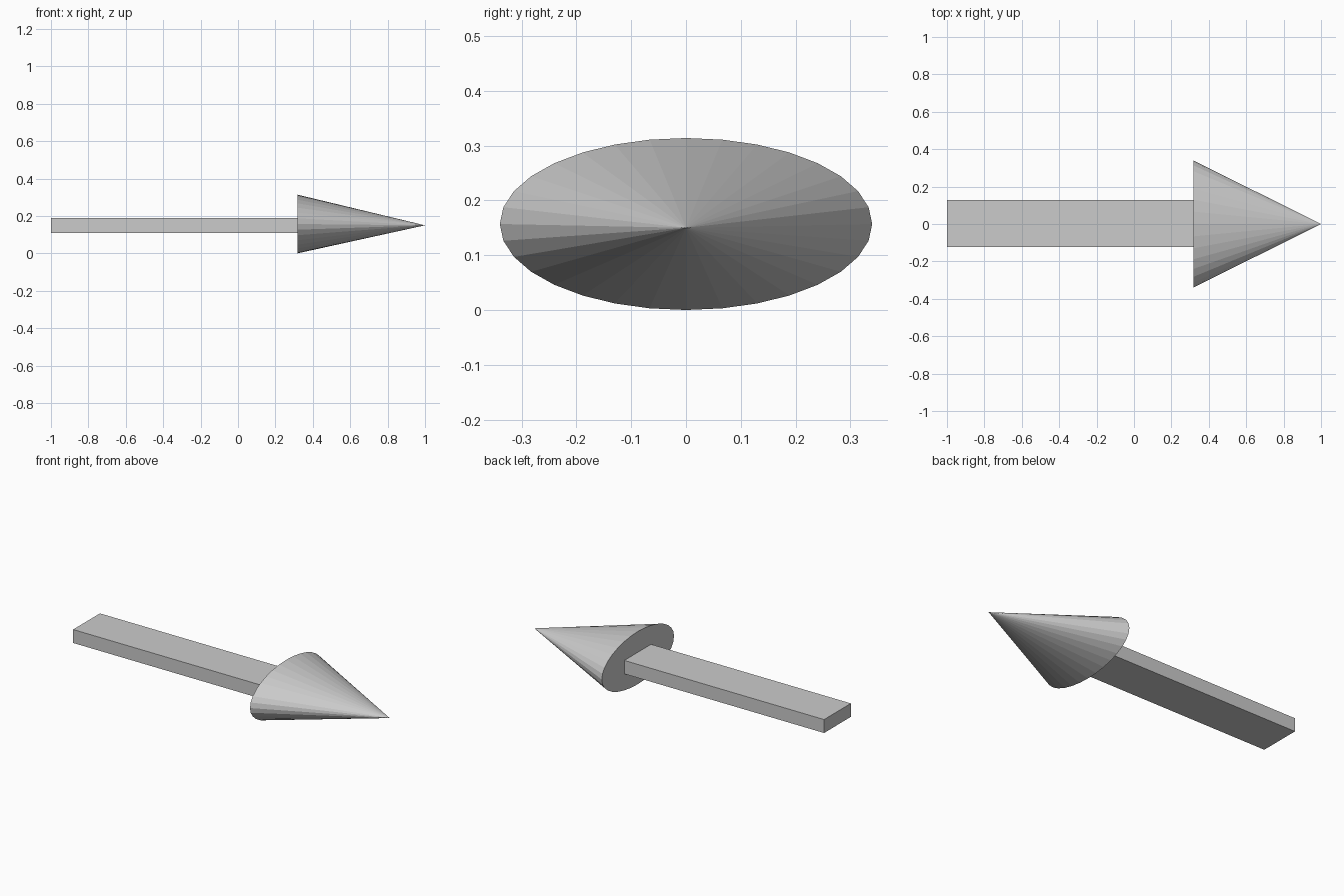
import bpy
import bmesh
from math import cos, sin, tau

if "Cube" in bpy.data.objects:
    bpy.data.objects.remove(bpy.data.objects["Cube"])


def add_object(name, bm):
    bmesh.ops.recalc_face_normals(bm, faces=bm.faces)
    mesh = bpy.data.meshes.new(name)
    bm.to_mesh(mesh)
    bm.free()
    obj = bpy.data.objects.new(name, mesh)
    bpy.context.collection.objects.link(obj)
    return obj


BASE_X = 0.317

# Arrow head: flattened 32-sided cone, tip slightly below the base centre
bm = bmesh.new()
SIDES = 32
ring = [bm.verts.new((BASE_X, 0.34 * sin(tau * i / SIDES),
                      0.157 + 0.157 * cos(tau * i / SIDES)))
        for i in range(SIDES)]
tip = bm.verts.new((1.0, 0.0, 0.15))
bm.faces.new(ring)
for i in range(SIDES):
    bm.faces.new((ring[i], ring[(i + 1) % SIDES], tip))
add_object("arrow_head", bm)

# Arrow shaft: flat rectangular bar ending at the head's base
bm = bmesh.new()
bmesh.ops.create_cube(bm, size=1)
bmesh.ops.scale(bm, vec=(BASE_X + 1.0, 0.252, 0.08), verts=bm.verts)
bmesh.ops.translate(bm, vec=((BASE_X - 1.0) / 2, 0.002, 0.15), verts=bm.verts)
add_object("arrow_shaft", bm)
